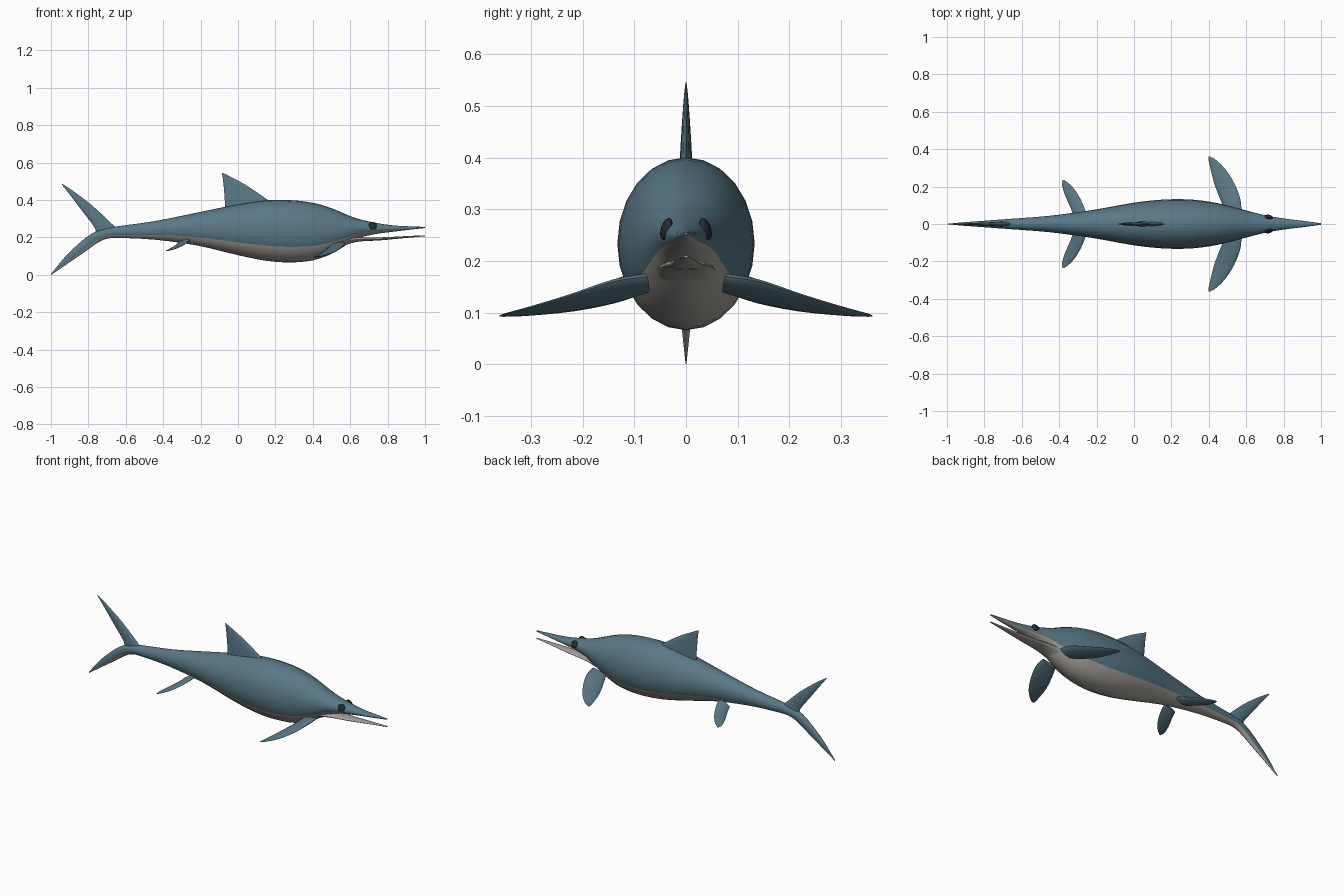
import bpy, math
from mathutils import Vector


def material(name, color):
    m = bpy.data.materials.new(name)
    m.diffuse_color = (*color, 1)
    return m


BACK = material("slate_blue", (0.10, 0.19, 0.24))
BELLY = material("pale_belly", (0.38, 0.36, 0.33))
DARK = material("dark_eye", (0.02, 0.025, 0.03))


def smooth_rows(rows, steps):
    """Catmull-Rom interpolation between rows of numbers."""
    out = []
    for i in range(len(rows) - 1):
        p = [rows[max(0, i - 1)], rows[i], rows[i + 1], rows[min(len(rows) - 1, i + 2)]]
        for s in range(steps):
            t = s / steps
            out.append([0.5 * (2 * b + (c - a) * t + (2 * a - 5 * b + 4 * c - d) * t * t
                               + (3 * b - a - 3 * c + d) * t ** 3) for a, b, c, d in zip(*p)])
    return out + [list(rows[-1])]


def loft(name, rows, normal, sides, mats, belly_angle=None, mirror=False):
    """Skin of elliptical rings; row = edge point A (xyz), edge point B (xyz), half thickness."""
    n = Vector(normal).normalized()
    verts, faces = [], []
    for r in rows:
        a, b, w = Vector(r[:3]), Vector(r[3:6]), max(r[6], 0.0008)
        for k in range(sides):
            t = 2 * math.pi * k / sides
            verts.append((a + b) / 2 + (a - b) / 2 * math.sin(t) + n * w * math.cos(t))
    for i in range(len(rows) - 1):
        for k in range(sides):
            j = (k + 1) % sides
            faces.append((i * sides + k, i * sides + j, (i + 1) * sides + j, (i + 1) * sides + k))
    side_faces = len(faces)
    faces.append(tuple(range(sides)))
    faces.append(tuple(range((len(rows) - 1) * sides, len(rows) * sides)))
    if mirror:
        verts = [Vector((v.x, -v.y, v.z)) for v in verts]
    me = bpy.data.meshes.new(name)
    me.from_pydata(verts, [], faces)
    for m in mats:
        me.materials.append(m)
    if belly_angle is not None:
        for p in me.polygons[:side_faces]:
            t = (p.index % sides + 0.5) / sides * 2 * math.pi
            p.material_index = int(math.sin(t) < math.sin(math.radians(belly_angle)))
    ob = bpy.data.objects.new(name, me)
    bpy.context.collection.objects.link(ob)
    finish(ob)
    return ob


def finish(ob):
    bpy.ops.object.select_all(action='DESELECT')
    ob.select_set(True)
    bpy.context.view_layer.objects.active = ob
    bpy.ops.object.mode_set(mode='EDIT')
    bpy.ops.mesh.select_all(action='SELECT')
    bpy.ops.mesh.normals_make_consistent(inside=False)
    bpy.ops.object.mode_set(mode='OBJECT')
    bpy.ops.object.shade_smooth_by_angle(angle=math.radians(40))


def flat(rows):
    """Rows (xa, za, xb, zb, w) in the centre plane to full rows."""
    return [(r[0], 0, r[1], r[2], 0, r[3], r[4]) for r in rows]


# body: lower tail lobe, trunk, head and upper jaw in one skin
body = [
    (-1.0, 0.004, -0.997, 0.0, 0.001), (-0.93, 0.09, -0.90, 0.067, 0.009),
    (-0.87, 0.15, -0.82, 0.122, 0.014), (-0.80, 0.208, -0.755, 0.168, 0.019),
    (-0.74, 0.24, -0.71, 0.19, 0.023), (-0.66, 0.257, -0.65, 0.197, 0.028),
    (-0.45, 0.286, -0.45, 0.188, 0.044), (-0.22, 0.332, -0.22, 0.157, 0.075),
    (0.0, 0.377, 0.0, 0.105, 0.114), (0.15, 0.398, 0.15, 0.075, 0.13),
    (0.28, 0.399, 0.28, 0.066, 0.132), (0.40, 0.385, 0.40, 0.077, 0.12),
    (0.50, 0.356, 0.50, 0.112, 0.099), (0.58, 0.322, 0.58, 0.16, 0.078),
    (0.64, 0.300, 0.64, 0.194, 0.062), (0.72, 0.281, 0.72, 0.215, 0.043),
    (0.82, 0.265, 0.82, 0.229, 0.027), (0.92, 0.259, 0.92, 0.241, 0.015),
    (1.0, 0.256, 1.0, 0.25, 0.004)]
loft("body", smooth_rows(flat(body), 3), (0, 1, 0), 24, [BACK, BELLY], -30)

# lower jaw
jaw = [(0.50, 0.20, 0.50, 0.13, 0.06), (0.58, 0.203, 0.58, 0.161, 0.056),
       (0.65, 0.201, 0.65, 0.178, 0.046), (0.76, 0.20, 0.76, 0.184, 0.031),
       (0.90, 0.207, 0.90, 0.197, 0.015), (1.0, 0.211, 1.0, 0.206, 0.004)]
loft("lower_jaw", smooth_rows(flat(jaw), 3), (0, 1, 0), 16, [BELLY])

# dorsal fin and upper tail lobe
dorsal = [(0.22, 0.36, -0.07, 0.32, 0.014), (0.15, 0.407, -0.07, 0.385, 0.012),
          (0.05, 0.475, -0.075, 0.455, 0.008), (-0.035, 0.522, -0.081, 0.515, 0.004),
          (-0.083, 0.546, -0.086, 0.544, 0.001)]
loft("dorsal_fin", smooth_rows(flat(dorsal), 3), (0, 1, 0), 12, [BACK])
lobe = [(-0.63, 0.23, -0.76, 0.205, 0.014), (-0.67, 0.268, -0.765, 0.25, 0.012),
        (-0.77, 0.362, -0.83, 0.337, 0.008), (-0.87, 0.44, -0.893, 0.42, 0.004),
        (-0.939, 0.486, -0.942, 0.483, 0.001)]
loft("upper_tail_lobe", smooth_rows(flat(lobe), 3), (0, 1, 0), 12, [BACK])

# paired flippers: leading edge point, trailing edge point, half thickness
front = [(0.575, 0.075, 0.170, 0.485, 0.075, 0.145, 0.015),
         (0.567, 0.14, 0.160, 0.458, 0.14, 0.122, 0.014),
         (0.535, 0.22, 0.134, 0.428, 0.22, 0.105, 0.010),
         (0.487, 0.295, 0.112, 0.408, 0.30, 0.096, 0.006),
         (0.435, 0.345, 0.099, 0.398, 0.347, 0.093, 0.003),
         (0.405, 0.361, 0.094, 0.400, 0.361, 0.093, 0.001)]
rear = [(-0.255, 0.045, 0.190, -0.325, 0.045, 0.165, 0.010),
        (-0.265, 0.085, 0.180, -0.338, 0.085, 0.152, 0.009),
        (-0.295, 0.15, 0.158, -0.367, 0.15, 0.137, 0.007),
        (-0.335, 0.205, 0.140, -0.384, 0.205, 0.129, 0.004),
        (-0.375, 0.236, 0.128, -0.381, 0.236, 0.127, 0.001)]
for side, mir in (("left", False), ("right", True)):
    loft("front_flipper_" + side, smooth_rows(front, 3), (-0.2, 0.3, 1), 12, [BACK], mirror=mir)
    loft("rear_flipper_" + side, smooth_rows(rear, 3), (-0.2, 0.3, 1), 12, [BACK], mirror=mir)

# eyes
for side, s in (("left", 1), ("right", -1)):
    bpy.ops.mesh.primitive_uv_sphere_add(segments=16, ring_count=10, radius=0.022,
                                         location=(0.72, s * 0.038, 0.262))
    eye = bpy.context.object
    eye.name = "eye_" + side
    eye.scale = (1, 0.45, 1)
    eye.rotation_euler = (s * 0.3, 0, -s * 0.2)
    eye.data.materials.append(DARK)
    bpy.ops.object.shade_smooth_by_angle(angle=math.radians(40))
